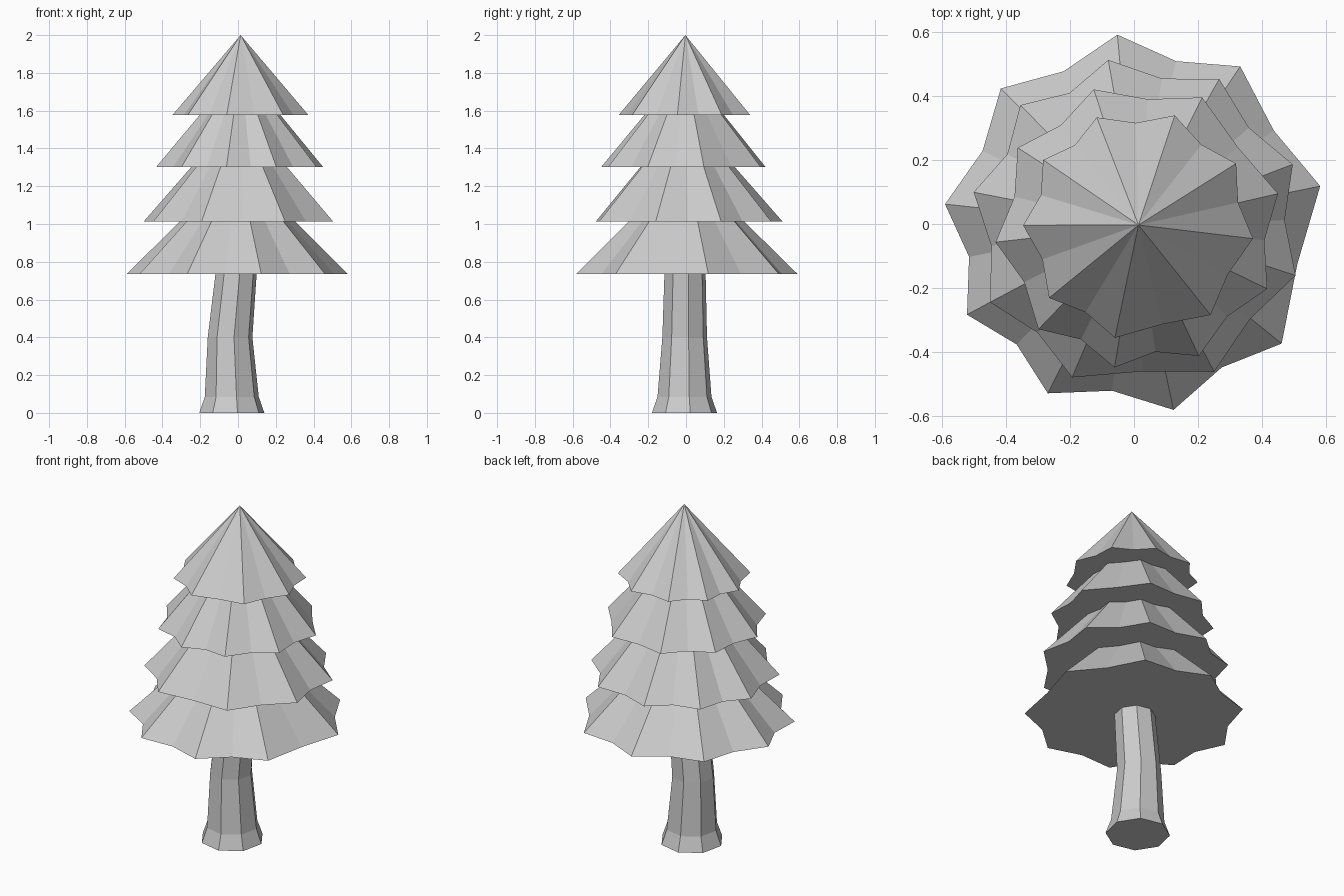
import bpy, bmesh
from math import sin, cos, radians

if "Cube" in bpy.data.objects:
    bpy.data.objects.remove(bpy.data.objects["Cube"])

def loft(name, rings, apex=None):
    """Join stacked rings of equal count with flat faces, capped at both ends."""
    bm = bmesh.new()
    loops = [[bm.verts.new(p) for p in r] for r in rings]
    n = len(loops[0])
    for a, b in zip(loops, loops[1:]):
        for i in range(n):
            j = (i + 1) % n
            bm.faces.new((a[i], a[j], b[j], b[i]))
    bm.faces.new(loops[0])
    if apex:
        tip = bm.verts.new(apex)
        for i in range(n):
            bm.faces.new((loops[-1][i], loops[-1][(i + 1) % n], tip))
    else:
        bm.faces.new(loops[-1])
    bmesh.ops.recalc_face_normals(bm, faces=bm.faces)
    me = bpy.data.meshes.new(name)
    bm.to_mesh(me)
    bm.free()
    ob = bpy.data.objects.new(name, me)
    bpy.context.collection.objects.link(ob)
    return ob

# Trunk: slightly bent octagon with a flared foot
trunk = [(-0.033, -0.008, 0.0, 0.175), (-0.033, -0.008, 0.085, 0.145),
         (-0.042, -0.007, 0.40, 0.120), (-0.008, -0.005, 0.76, 0.110)]
loft("trunk", [[(x + r * cos(radians(10 + 45 * i)), y + r * sin(radians(10 + 45 * i)), z)
                for i in range(8)] for x, y, z, r in trunk])

# Foliage: one irregular nine-pointed star, turned and scaled for each tier
GAPS = [39.5, 39.5, 39, 44.5, 50.5, 39, 39, 34.5, 34.5]

def star(cx, cy, z, r, start):
    pts, a = [], start
    for g in GAPS:
        for ang, rad in ((a, r), (a - g / 2, r * 0.885)):
            pts.append((cx + rad * cos(radians(ang)), cy + rad * sin(radians(ang)), z))
        a -= g
    return pts

# name, centre x, y, base z, top z, radius, top scale, start angle
tiers = [("foliage_bottom", 0.0, 0.0, 0.735, 1.02, 0.593, 0.51, 174),
         ("foliage_lower", 0.010, 0.0, 1.012, 1.31, 0.520, 0.49, 217),
         ("foliage_upper", 0.013, -0.006, 1.303, 1.585, 0.448, 0.47, 226)]
# Start angle of the second tier follows from its widest gap
for name, x, y, z0, z1, r, s, a in tiers:
    a = 100 if name == "foliage_lower" else a
    loft(name, [star(x, y, z0, r, a), star(x, y, z1, r * s, a)])

# Pointed top tier
loft("foliage_top", [star(0.014, -0.003, 1.578, 0.36, 111.2)], (0.014, -0.003, 2.0))
